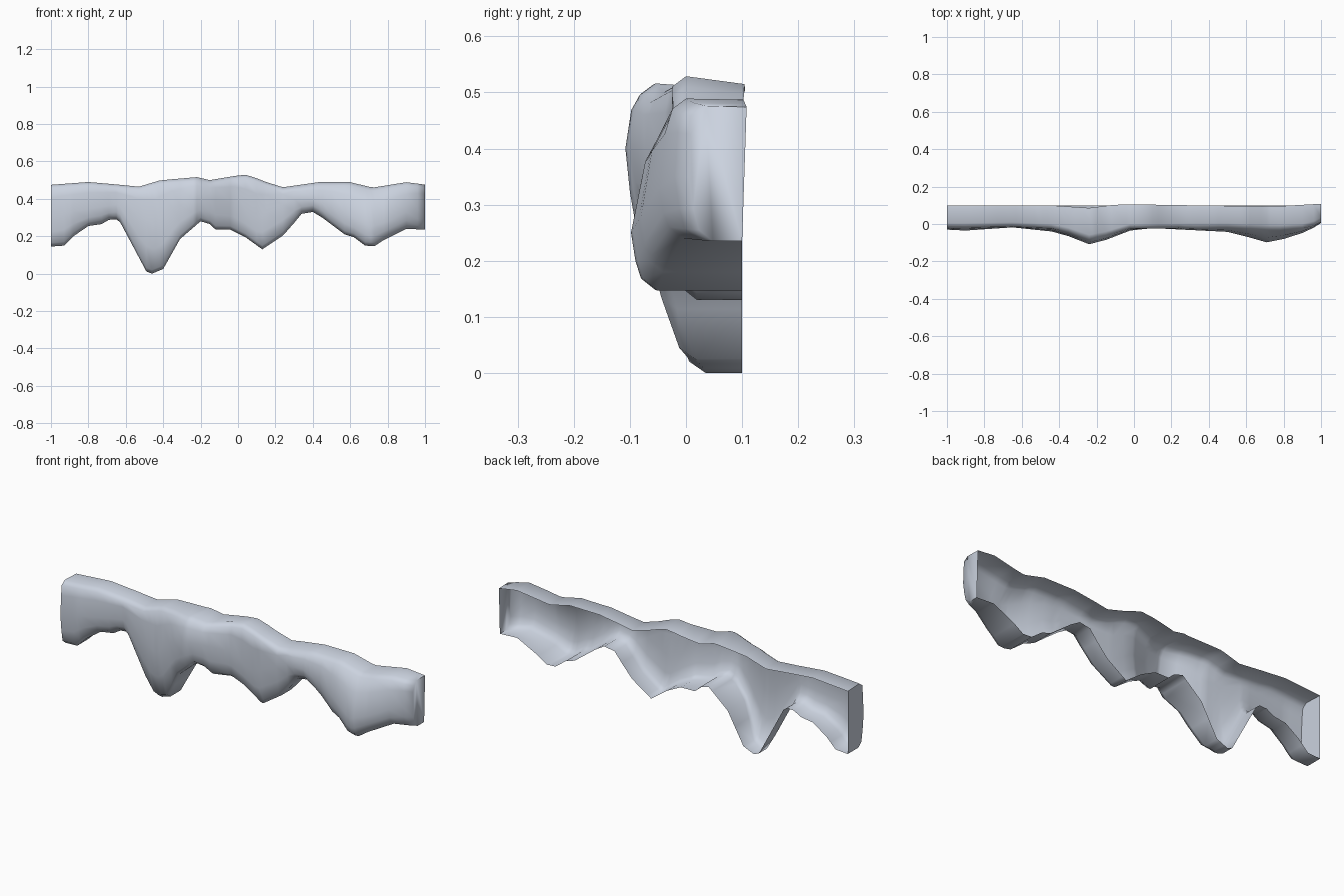
import bpy, bmesh, math

if "Cube" in bpy.data.objects:
    bpy.data.objects.remove(bpy.data.objects["Cube"])

# Outline of the snow cap: (x, z)
TOP = [(-1, .475), (-.8, .49), (-.65, .477), (-.53, .465), (-.42, .498), (-.35, .505), (-.22, .516),
       (-.15, .5), (-.02, .522), (.05, .53), (.15, .49), (.24, .462), (.43, .489), (.6, .489),
       (.72, .46), (.9, .489), (1, .476)]
# Dripping lower edge: (x, z)
BOTTOM = [(-1, .145), (-.93, .15), (-.88, .2), (-.8, .255), (-.73, .265), (-.69, .288), (-.65, .29),
          (-.63, .275), (-.49, .012), (-.46, 0), (-.4, .025), (-.31, .185), (-.2, .28), (-.14, .262),
          (-.12, .236), (-.04, .235), (.04, .195), (.13, .13), (.25, .21), (.34, .32), (.4, .33), (.45, .3),
          (.57, .21), (.62, .195), (.68, .15), (.73, .147), (.78, .18), (.9, .24), (1, .235)]
# Front bulge: (x, front y, bulge height z, y of the top front edge)
BULGE = [(-1, -.03, .3, -.015), (-.9, -.035, .33, -.015), (-.65, -.018, .37, -.01), (-.44, -.04, .26, -.02),
         (-.35, -.065, .35, -.04), (-.24, -.108, .4, -.078), (-.15, -.085, .4, -.06), (-.02, -.035, .38, -.02),
         (.1, -.022, .3, -.02), (.3, -.032, .4, -.015), (.5, -.042, .37, -.015), (.6, -.067, .31, -.02),
         (.71, -.098, .25, -.025), (.8, -.08, .28, -.025), (.9, -.048, .33, -.02), (.96, -.02, .35, -.005),
         (1, .005, .35, .015)]
# Rear rim: (x, y, drop below the top outline)
BACK = [(-1, .1, .004), (-.45, .1, .004), (-.24, .086, .01), (-.08, .106, .014), (.05, .104, .014),
        (.3, .1, .004), (.75, .094, .002), (1, .108, .002)]


def sample(table, x):
    """Interpolate a table along x."""
    for a, b in zip(table, table[1:]):
        if x <= b[0]:
            t = (x - a[0]) / (b[0] - a[0])
            return [p + (q - p) * t for p, q in zip(a[1:], b[1:])]
    return list(table[-1][1:])


def section(x):
    """Open cross-section at x: rear rim, over the top, down the bulged front, back underneath."""
    zt, zb = sample(TOP, x)[0], sample(BOTTOM, x)[0]
    f, zf, ty = sample(BULGE, x)
    by, drop = sample(BACK, x)
    zf = max(zf, zb + .07)
    h = zf - zb
    pts = [(by, zt - drop),
           (ty + .02, zt), (ty - .004, zt - .018), (f + .35 * (ty - f), zf + .6 * (zt - zf)),
           (f, zf), (f + .008, zb + .5 * h),
           (f + .018, zb + min(.02, .3 * h)), (f + .043, zb), (.1, zb)]
    # the long icicle leans back toward its tip
    lean = .2 if -.65 < x < -.3 else 0
    return [(x, min(.1, y + lean * max(0, .15 - z)) if y < .09 else y, z) for y, z in pts]


# Snow cap: lofted shell, open at the back, closed at both ends
stations = sorted({p[0] for p in TOP + BOTTOM + BULGE})
xs = [stations[0]]
for s in stations[1:]:
    if s - xs[-1] > .015 or s == 1:
        xs.append(s)
bm = bmesh.new()
rings = [[bm.verts.new(p) for p in section(x)] for x in xs]
for a, b in zip(rings, rings[1:]):
    for i in range(len(a) - 1):
        bm.faces.new((a[i], a[i + 1], b[i + 1], b[i]))
bm.faces.new(rings[0][::-1])
bm.faces.new(rings[-1])
bmesh.ops.recalc_face_normals(bm, faces=bm.faces)
bm.normal_update()
front = max(bm.faces, key=lambda f: abs(f.normal.y))
if front.normal.y > 0:  # the outer front must face -y
    bmesh.ops.reverse_faces(bm, faces=bm.faces)
mesh = bpy.data.meshes.new("snow_cap")
bm.to_mesh(mesh)
bm.free()
snow = bpy.data.objects.new("snow_cap", mesh)
bpy.context.collection.objects.link(snow)

mat = bpy.data.materials.new("pale blue snow")
mat.diffuse_color = (.6, .65, .74, 1)
mat.use_nodes = True
mat.node_tree.nodes["Principled BSDF"].inputs["Base Color"].default_value = mat.diffuse_color
mesh.materials.append(mat)
bpy.context.view_layer.objects.active = snow
snow.select_set(True)
bpy.ops.object.shade_smooth_by_angle(angle=math.radians(80))
